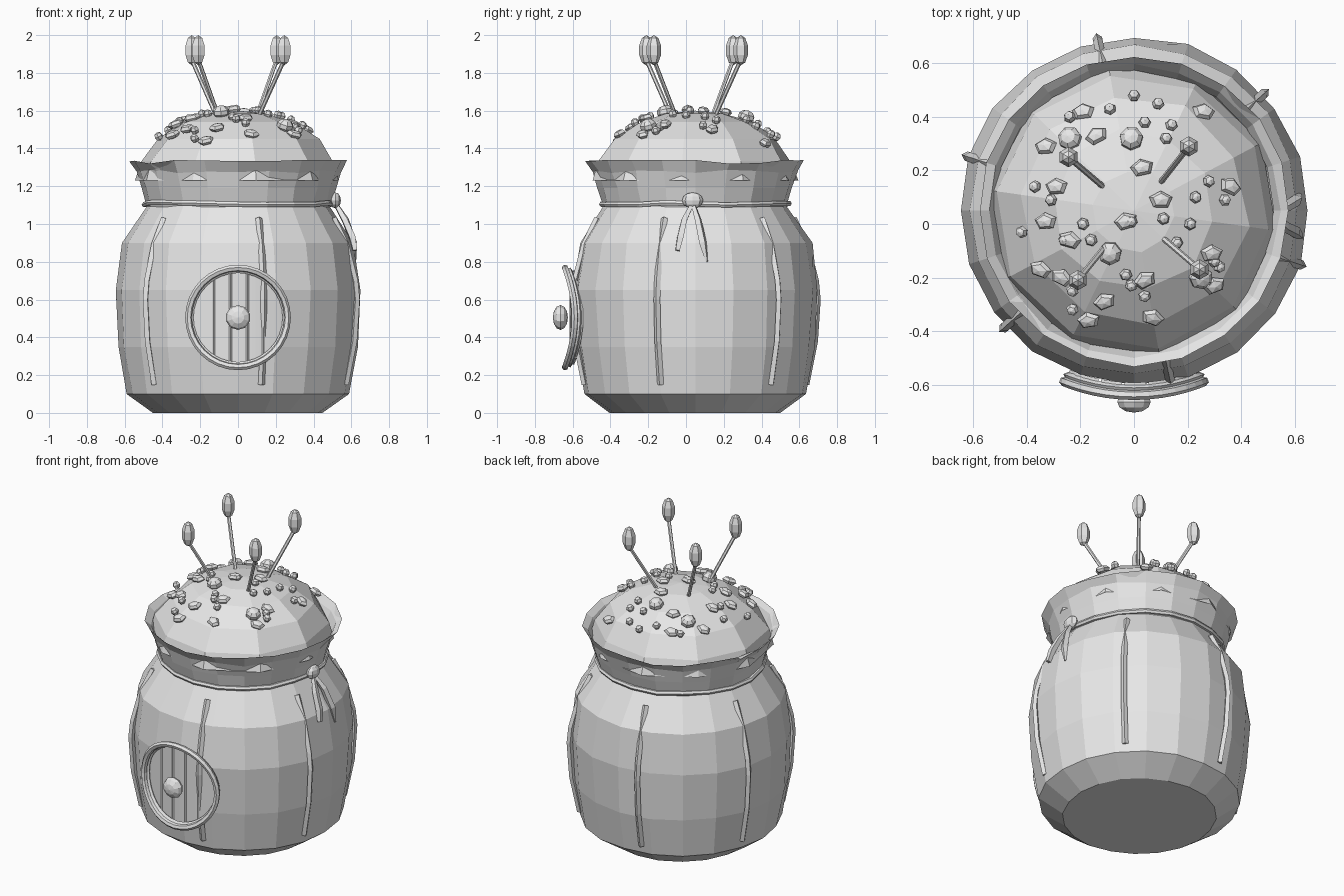
import bpy
import bmesh
import random
from math import sin, cos, pi, radians, sqrt
from mathutils import Vector, Matrix

random.seed(4)
if "Cube" in bpy.data.objects:
    bpy.data.objects.remove(bpy.data.objects["Cube"])

CENTRE = Vector((0, 0.05, 0))

grey = bpy.data.materials.new("plain_grey")
grey.use_nodes = True
grey.diffuse_color = (0.8, 0.8, 0.8, 1)
grey.node_tree.nodes["Principled BSDF"].inputs["Base Color"].default_value = (0.8, 0.8, 0.8, 1)


def add_mesh(name, mesh):
    mesh.materials.clear()
    mesh.materials.append(grey)
    for face in mesh.polygons:
        face.use_smooth = False
    ob = bpy.data.objects.new(name, mesh)
    bpy.context.collection.objects.link(ob)
    return ob


def finish(name, bm):
    mesh = bpy.data.meshes.new(name)
    bm.to_mesh(mesh)
    bm.free()
    return add_mesh(name, mesh)


def lathe(name, profile, sides, jitter=0.0, start=0.0, wobble=0.0, cap_bottom=False, tip=None):
    """Spin (radius, height) points about the sack's axis, with a little unevenness."""
    bm = bmesh.new()
    rings = []
    for r, z in profile:
        ring = []
        for i in range(sides):
            a = start + 2 * pi * i / sides
            rr = r + random.uniform(-jitter, jitter)
            zz = z + random.uniform(-wobble, wobble) if z > 1.25 else z
            ring.append(bm.verts.new(CENTRE + Vector((rr * cos(a), rr * sin(a), zz))))
        rings.append(ring)
    for low, high in zip(rings, rings[1:]):
        for i in range(sides):
            j = (i + 1) % sides
            bm.faces.new((low[i], low[j], high[j], high[i]))
    if cap_bottom:
        bm.faces.new(rings[0][::-1])
    if tip:
        top = bm.verts.new(CENTRE + Vector((0, 0, tip)))
        for i in range(sides):
            bm.faces.new((rings[-1][i], rings[-1][(i + 1) % sides], top))
    return finish(name, bm)


def tube(name, points, radius, closed=False, scale=None, detail=0):
    """Sweep a round bar along a path."""
    curve = bpy.data.curves.new(name, "CURVE")
    curve.dimensions = "3D"
    curve.bevel_depth = radius
    curve.bevel_resolution = detail
    curve.use_fill_caps = True
    spline = curve.splines.new("POLY")
    spline.points.add(len(points) - 1)
    spline.use_cyclic_u = closed
    for i, p in enumerate(points):
        spline.points[i].co = (*p, 1)
        spline.points[i].radius = scale[i] if scale else 1
    helper = bpy.data.objects.new(name + "_path", curve)
    bpy.context.collection.objects.link(helper)
    bpy.context.view_layer.update()
    graph = bpy.context.evaluated_depsgraph_get()
    mesh = bpy.data.meshes.new_from_object(helper.evaluated_get(graph))
    bpy.data.objects.remove(helper)
    mesh.name = name
    return add_mesh(name, mesh)


def blob(bm, at, size, sides, rings, turn=0.0, normal=(0, 0, 1)):
    """Add one faceted ball, stretched by size and tilted to a normal."""
    tilt = Vector((0, 0, 1)).rotation_difference(Vector(normal)).to_matrix().to_4x4()
    place = Matrix.Translation(at) @ tilt @ Matrix.Rotation(turn, 4, "Z")
    bmesh.ops.create_uvsphere(bm, u_segments=sides, v_segments=rings, radius=1,
                              matrix=place @ Matrix.Diagonal((*size, 1)))


# Sack body, gathered collar and neck cord
lathe("sack_body", [(0.45, 0), (0.59, 0.1), (0.635, 0.35), (0.65, 0.65), (0.615, 0.9),
                    (0.49, 1.09), (0.47, 1.13)], 20, 0.006, cap_bottom=True)
lathe("sack_collar", [(0.485, 1.09), (0.515, 1.19), (0.54, 1.28), (0.578, 1.33),
                      (0.545, 1.305), (0.52, 1.25)], 20, 0.006, wobble=0.012)
cord = [CENTRE + Vector((0.495 * cos(a * pi / 10), 0.495 * sin(a * pi / 10),
                         1.107 + random.uniform(-0.006, 0.006))) for a in range(20)]
tube("neck_cord", cord, 0.015, True, detail=1)

# Domed filling, whose lower corners poke through the collar
DOME = [(0.545, 1.23), (0.515, 1.33), (0.43, 1.45), (0.3, 1.54), (0.15, 1.585)]
lathe("domed_filling", DOME, 10, 0.01, start=radians(-80), tip=1.6)


def dome_height(r):
    pts = [(0, 1.6)] + DOME[::-1]
    for (r0, z0), (r1, z1) in zip(pts, pts[1:]):
        if r <= r1:
            return z0 + (z1 - z0) * (r - r0) / (r1 - r0)
    return 1.3


# Six vertical seam ridges
for k in range(6):
    a = radians(42 + 60 * k)
    ridge = [CENTRE + Vector((r * cos(a), r * sin(a), z)) for r, z in
             [(0.53, 1.03), (0.6, 0.89), (0.65, 0.7), (0.66, 0.6), (0.645, 0.38), (0.598, 0.15)]]
    tube(f"seam_ridge_{k + 1}", ridge, 0.018)


# Round door wrapped onto the body
def on_door(x, z, r):
    return Vector((x, CENTRE.y - sqrt(r * r - x * x), 0.505 + z))


ring = [on_door(0.262 * cos(t * pi / 16), 0.262 * sin(t * pi / 16), 0.69) for t in range(32)]
tube("door_ring", ring, 0.018, True, detail=1)
inner = [on_door(0.25 * cos(t * pi / 16), 0.25 * sin(t * pi / 16), 0.665) for t in range(32)]
tube("door_inner_ring", inner, 0.015, True)
edges = [-0.25, -0.13, -0.04, 0.05, 0.135, 0.25]
bm = bmesh.new()
for left, right in zip(edges, edges[1:]):
    last = None
    for s in range(5):
        x = left + 0.005 + (right - left - 0.01) * s / 4
        h = sqrt(max(0.0625 - x * x, 0.0001))
        pair = [bm.verts.new(on_door(x, e, 0.657)) for e in (-h, h)]
        if last:
            bm.faces.new((last[0], pair[0], pair[1], last[1]))
        last = pair
planks = finish("door_planks", bm)
thick = planks.modifiers.new("thickness", "SOLIDIFY")
thick.thickness = 0.015
for x in edges[1:-1]:
    h = sqrt(0.0625 - x * x)
    tube("door_bar", [on_door(x, -h, 0.66), on_door(x, h, 0.66)], 0.007)
bm = bmesh.new()
blob(bm, (0, -0.665, 0.505), (0.066, 0.066, 0.04), 10, 6, normal=(0, -1, 0))
finish("door_knob", bm)

# Knot with two hanging cord ends on the left side
bm = bmesh.new()
blob(bm, (0.515, 0.035, 1.125), (0.03, 0.056, 0.042), 8, 6)
finish("cord_knot", bm)
tube("cord_end_front", [(0.52, 0.03, 1.1), (0.565, -0.01, 1.02), (0.605, -0.03, 0.93),
                        (0.62, -0.045, 0.86)], 0.022, scale=[0.6, 0.9, 1, 0.7])
tube("cord_end_back", [(0.52, 0.04, 1.1), (0.57, 0.065, 1.02), (0.61, 0.09, 0.9),
                       (0.62, 0.11, 0.8)], 0.022, scale=[0.6, 0.9, 1, 0.3])

# Four pins with long heads
pins = [((-0.11, 0.135), (-0.245, 0.25)), ((0.095, 0.15), (0.205, 0.29)),
        ((-0.1, -0.075), (-0.21, -0.21)), ((0.105, -0.05), (0.245, -0.17))]
for k, (foot, head) in enumerate(pins):
    tube(f"pin_stem_{k + 1}", [(*foot, 1.56), (*head, 1.87)], 0.011, detail=1)
    bm = bmesh.new()
    blob(bm, (*head, 1.92), (0.04, 0.04, 0.08), 6, 5)
    finish(f"pin_head_{k + 1}", bm)

# Crumbs scattered over the dome, in hundredths of a unit
flat = [(-19, 42), (-33, 29), (-14, 33), (26, 42), (36, 14), (3, 21), (10, 9), (-29, 14),
        (-33, 1), (-24, -6), (-35, -17), (-27, -20), (-3, 1), (-11, -29), (-17, -36),
        (7, -35), (4, -21), (30, -23), (29, -11)]
small = [(0, 48), (9, 45), (-9, 43), (-24, 40), (4, 38), (14, 37), (12, 32), (-37, 14),
         (-31, 9), (-42, -3), (-26, -6), (-19, 0), (-1, 1), (11, 2), (23, 10), (28, 16),
         (34, 9), (21, 0), (16, -7), (-16, -6), (-3, -19), (-1, -23), (4, -27),
         (-23, -32), (-23, -25), (32, -16), (30, -14)]
big = [(-24, 32), (-1, 32), (-9, -11), (25, -20)]
kinds = [("flat_crumbs", flat, (0.046, 0.034, 0.022), 5, 4),
         ("small_crumbs", small, (0.024, 0.024, 0.024), 6, 4),
         ("big_crumbs", big, (0.046, 0.046, 0.036), 7, 5)]
for name, spots, size, sides, rings in kinds:
    bm = bmesh.new()
    for x, y in spots:
        p = Vector((x / 100, y / 100, 0))
        out = p - CENTRE
        p.z = dome_height(out.length) + size[2] * 0.5
        blob(bm, p, size, sides, rings, random.uniform(-0.5, 0.5),
             (out.x, out.y, 0.9))
    finish(name, bm)
